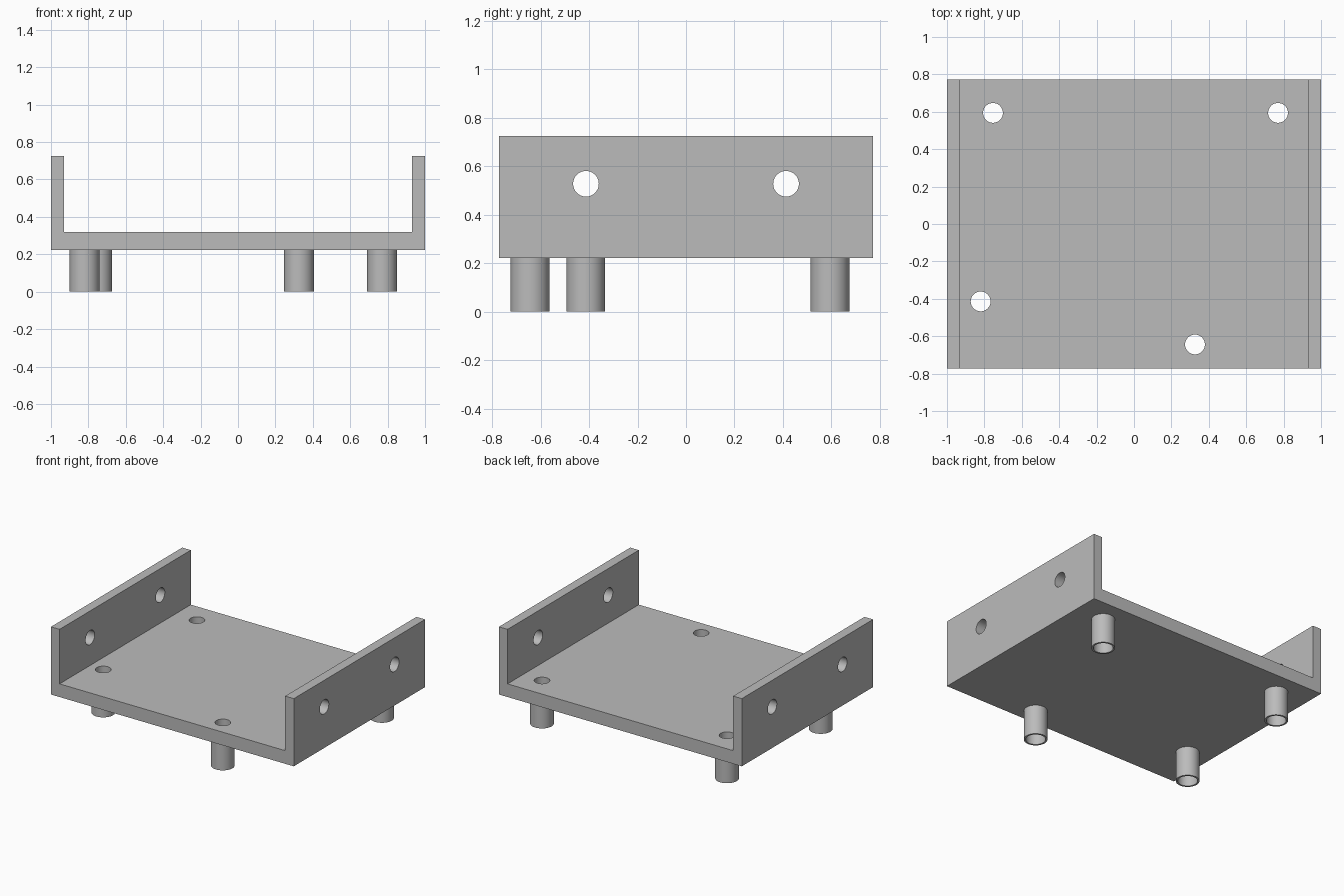
import bpy
import bmesh
import math
from mathutils import Matrix

if "Cube" in bpy.data.objects:
    bpy.data.objects.remove(bpy.data.objects["Cube"], do_unlink=True)

HALF_X, HALF_Y = 1.0, 0.772
BASE_Z, FLOOR_Z, TOP_Z = 0.222, 0.32, 0.726
WALL = 0.071
HOLE_R, POST_R, BORE_R = 0.053, 0.08, 0.067
SEGMENTS = 48
POSTS = [(-0.754, 0.594), (0.77, 0.594), (-0.82, -0.414), (0.326, -0.644)]

grey = bpy.data.materials.new("light grey")
grey.use_nodes = True
colour = (0.5, 0.5, 0.5, 1)
grey.diffuse_color = colour
grey.node_tree.nodes["Principled BSDF"].inputs["Base Color"].default_value = colour


def make_object(name, bm):
    bmesh.ops.recalc_face_normals(bm, faces=bm.faces)
    mesh = bpy.data.meshes.new(name)
    bm.to_mesh(mesh)
    bm.free()
    mesh.materials.append(grey)
    obj = bpy.data.objects.new(name, mesh)
    bpy.context.collection.objects.link(obj)
    return obj


def smooth(obj):
    bpy.ops.object.select_all(action="DESELECT")
    obj.select_set(True)
    bpy.context.view_layer.objects.active = obj
    bpy.ops.object.shade_smooth_by_angle(angle=math.radians(30))


def add_rod(bm, matrix, length):
    bmesh.ops.create_cone(bm, cap_ends=True, segments=SEGMENTS, radius1=HOLE_R,
                          radius2=HOLE_R, depth=length, matrix=matrix)


# U-shaped tray: one cross-section extruded front to back
inner = HALF_X - WALL
section = [(-HALF_X, BASE_Z), (HALF_X, BASE_Z), (HALF_X, TOP_Z), (inner, TOP_Z),
           (inner, FLOOR_Z), (-inner, FLOOR_Z), (-inner, TOP_Z), (-HALF_X, TOP_Z)]
bm = bmesh.new()
face = bm.faces.new([bm.verts.new((x, -HALF_Y, z)) for x, z in section])
extruded = bmesh.ops.extrude_face_region(bm, geom=[face])["geom"]
bmesh.ops.translate(bm, vec=(0, 2 * HALF_Y, 0),
                    verts=[v for v in extruded if isinstance(v, bmesh.types.BMVert)])
tray = make_object("bracket_tray", bm)

# Holes through the floor and both side walls
bm = bmesh.new()
for x, y in POSTS:
    add_rod(bm, Matrix.Translation((x, y, FLOOR_Z - 0.05)), 0.3)
for y in (-0.413, 0.413):
    turn = Matrix.Rotation(math.pi / 2, 4, "Y")
    add_rod(bm, Matrix.Translation((0, y, 0.528)) @ turn, 2.4)
cutter = make_object("hole_cutter", bm)
cutter.hide_render = True
cut = tray.modifiers.new("holes", "BOOLEAN")
cut.operation, cut.solver, cut.object = "DIFFERENCE", "EXACT", cutter
bpy.context.view_layer.objects.active = tray
bpy.ops.object.modifier_apply(modifier=cut.name)
bpy.data.objects.remove(cutter, do_unlink=True)
smooth(tray)

# Hollow standoff posts: a wall section spun around the hole axis
for number, (x, y) in enumerate(POSTS, 1):
    bm = bmesh.new()
    outline = [(BORE_R, 0), (POST_R, 0), (POST_R, BASE_Z), (BORE_R, BASE_Z)]
    verts = [bm.verts.new((r, 0, z)) for r, z in outline]
    edges = [bm.edges.new((verts[i], verts[i + 1])) for i in range(3)]
    edges.append(bm.edges.new((verts[3], verts[0])))
    bmesh.ops.spin(bm, geom=verts + edges, cent=(0, 0, 0), axis=(0, 0, 1),
                   angle=2 * math.pi, steps=SEGMENTS)
    bmesh.ops.remove_doubles(bm, verts=bm.verts, dist=0.0005)
    post = make_object(f"standoff_post_{number}", bm)
    post.location = (x, y, 0)
    smooth(post)
